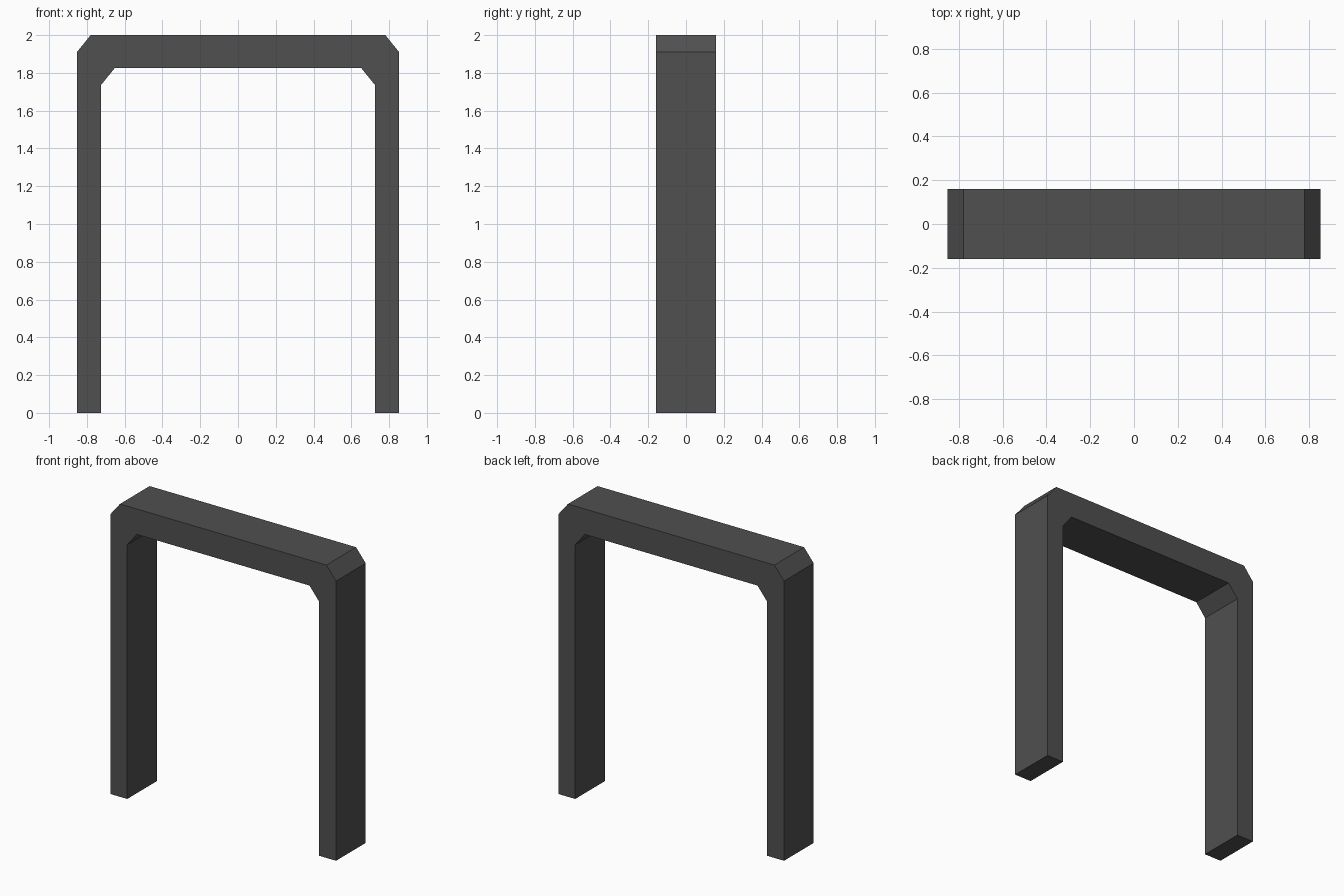
import bpy
import bmesh

cube = bpy.data.objects.get("Cube")
if cube:
    bpy.data.objects.remove(cube, do_unlink=True)

# Dark grey finish
grey = bpy.data.materials.new("dark_grey")
grey.use_nodes = True
colour = (0.08, 0.08, 0.08, 1.0)
grey.diffuse_color = colour
grey.node_tree.nodes["Principled BSDF"].inputs["Base Color"].default_value = colour

HALF_DEPTH = 0.16

# Half outline of the arch: outer edge going up, then inner edge going down
outer = [(0.853, 0.0), (0.853, 1.91), (0.78, 2.0)]
inner = [(0.652, 1.826), (0.725, 1.736), (0.725, 0.0)]


def mirrored(points):
    return [(-x, z) for x, z in reversed(points)]


profile = outer + mirrored(outer) + mirrored(inner) + inner

# Extrude the profile from front to back
bm = bmesh.new()
front = bm.faces.new([bm.verts.new((x, -HALF_DEPTH, z)) for x, z in profile])
result = bmesh.ops.extrude_face_region(bm, geom=[front], use_keep_orig=True)
moved = [v for v in result["geom"] if isinstance(v, bmesh.types.BMVert)]
bmesh.ops.translate(bm, verts=moved, vec=(0, 2 * HALF_DEPTH, 0))
bmesh.ops.recalc_face_normals(bm, faces=bm.faces)

mesh = bpy.data.meshes.new("arch_frame")
bm.to_mesh(mesh)
bm.free()
mesh.materials.append(grey)
frame = bpy.data.objects.new("arch_frame", mesh)
bpy.context.collection.objects.link(frame)
